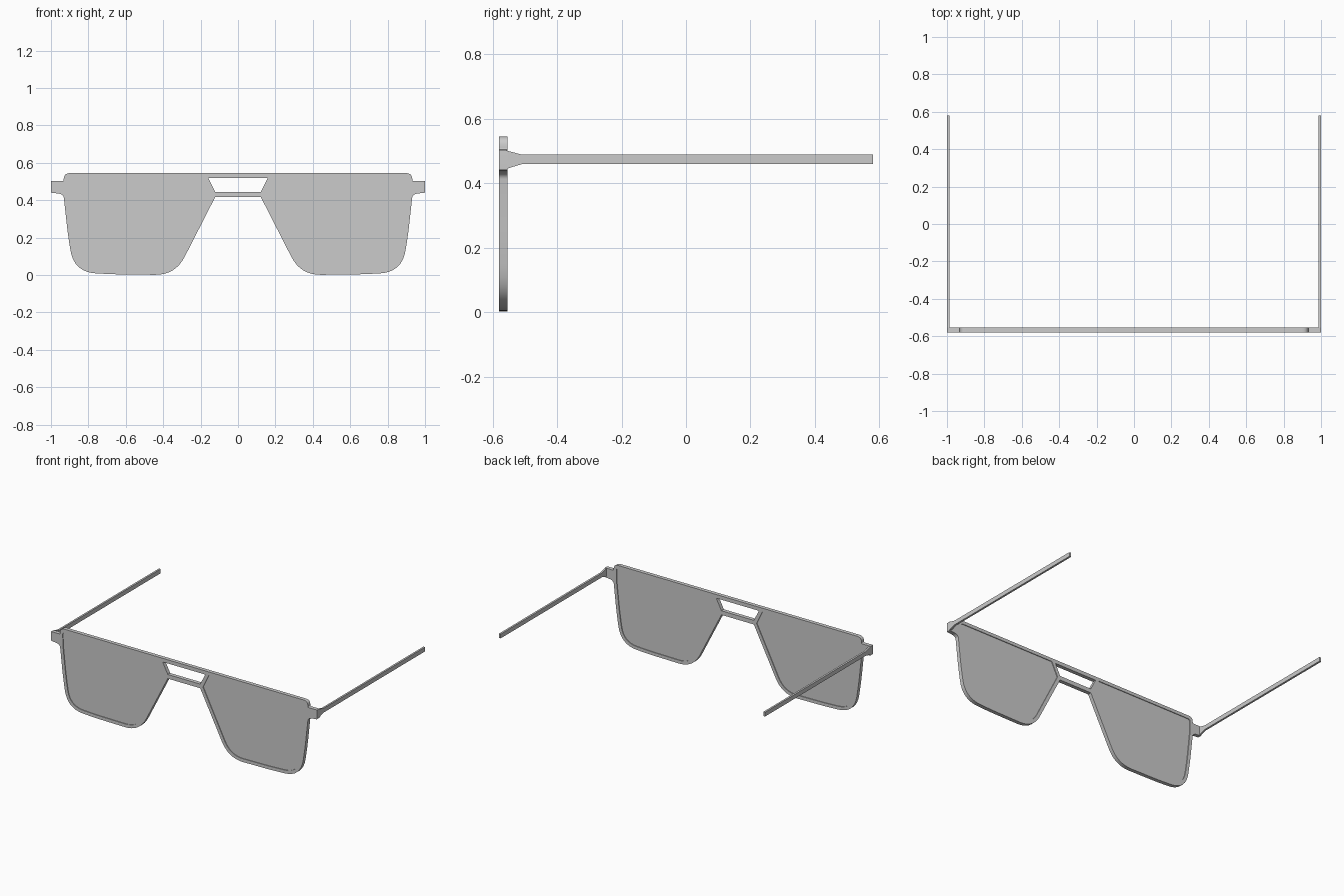
import bpy, bmesh
from mathutils import Vector, Matrix

if "Cube" in bpy.data.objects:
    bpy.data.objects.remove(bpy.data.objects["Cube"])

FRONT_Y, BACK_Y = -0.58, -0.554
MID_Y = (FRONT_Y + BACK_Y) / 2


def rounded(corners, steps=8):
    """Polyline from (x, z, cut) corners; cut > 0 rounds the corner."""
    out = []
    n = len(corners)
    for i, (x, z, cut) in enumerate(corners):
        p = Vector((x, z))
        if cut == 0:
            out.append(p)
            continue
        a = p + (Vector(corners[i - 1][:2]) - p).normalized() * cut
        b = p + (Vector(corners[(i + 1) % n][:2]) - p).normalized() * cut
        for k in range(steps + 1):
            t = k / steps
            out.append(a * (1 - t) ** 2 + p * 2 * t * (1 - t) + b * t * t)
    return out


def inset(pts, d):
    """Move every edge of a closed outline inwards by d."""
    n = len(pts)
    area = sum(pts[i - 1].x * pts[i].y - pts[i].x * pts[i - 1].y for i in range(n))
    s = 1 if area > 0 else -1
    out = []
    for i, p in enumerate(pts):
        e1 = (p - pts[i - 1]).normalized()
        e2 = (pts[(i + 1) % n] - p).normalized()
        n1, n2 = Vector((-e1.y, e1.x)) * s, Vector((-e2.y, e2.x)) * s
        out.append(p + (n1 + n2) * (d / (1 + n1.dot(n2))))
    return out


def mirror(pts):
    return [Vector((-p.x, p.y)) for p in reversed(pts)]


def plate(name, loops, thickness, matrix):
    """Flat plate with holes, extruded from closed outlines."""
    cu = bpy.data.curves.new(name, 'CURVE')
    cu.dimensions, cu.fill_mode, cu.extrude = '2D', 'BOTH', thickness / 2
    for pts in loops:
        sp = cu.splines.new('POLY')
        sp.points.add(len(pts) - 1)
        for q, p in zip(sp.points, pts):
            q.co = (p[0], p[1], 0, 1)
        sp.use_cyclic_u = True
    tmp = bpy.data.objects.new(name + "_outline", cu)
    bpy.context.collection.objects.link(tmp)
    dg = bpy.context.evaluated_depsgraph_get()
    me = bpy.data.meshes.new_from_object(tmp.evaluated_get(dg))
    bpy.data.objects.remove(tmp)
    bm = bmesh.new()
    bm.from_mesh(me)
    bmesh.ops.remove_doubles(bm, verts=bm.verts, dist=1e-5)
    bm.transform(matrix)
    bmesh.ops.recalc_face_normals(bm, faces=bm.faces)
    bm.to_mesh(me)
    bm.free()
    ob = bpy.data.objects.new(name, me)
    bpy.context.collection.objects.link(ob)
    bpy.ops.object.select_all(action='DESELECT')
    ob.select_set(True)
    bpy.context.view_layer.objects.active = ob
    bpy.ops.object.shade_smooth_by_angle(angle=0.5)
    return ob


upright = Matrix.Translation((0, MID_Y, 0)) @ Matrix.Rotation(1.5707963, 4, 'X')

# lower outline of one eye, shared by frame and lens
lower = [(0.91, 0.22, 0.07), (0.877, 0.015, 0.12), (0.66, 0.004, 0.05),
         (0.335, 0.0, 0.11)]

# rim outline of one eye and the opening inside it
eye = rounded([(0.935, 0.545, 0.045), (0.932, 0.43, 0)] + lower
              + [(0.118, 0.43, 0), (0.173, 0.545, 0)])
opening = inset(eye, 0.022)

# front frame with end pieces, bridge gap and two lens openings
half = rounded([(0, 0.545, 0), (0.932, 0.545, 0.034), (0.932, 0.503, 0.006),
                (1.0, 0.503, 0.004), (1.0, 0.44, 0.004), (0.95, 0.435, 0.01),
                (0.932, 0.422, 0.01)] + lower + [(0.122, 0.417, 0), (0, 0.417, 0)])
half = half[1:-1]
gap = [Vector(p) for p in ((-0.16, 0.52), (0.16, 0.52), (0.122, 0.445), (-0.122, 0.445))]
plate("front_frame", [half + mirror(half), gap, opening, mirror(opening)],
      BACK_Y - FRONT_Y, upright)

# lenses seated just below the rim faces
lens = inset(eye, 0.021)
plate("lens_right", [lens], 0.016, upright)
plate("lens_left", [mirror(lens)], 0.016, upright)

# temple arms, flared where they meet the end pieces
arm = [(BACK_Y - 0.004, 0.501), (BACK_Y, 0.5), (-0.508, 0.488), (0.58, 0.488),
       (0.58, 0.459), (-0.508, 0.459), (BACK_Y, 0.445), (BACK_Y - 0.004, 0.444)]
side = Matrix(((0, 0, 1, 0), (1, 0, 0, 0), (0, 1, 0, 0), (0, 0, 0, 1)))
for name, s in (("temple_right", 1), ("temple_left", -1)):
    plate(name, [arm], 0.013, Matrix.Translation((s * 0.9935, 0, 0)) @ side)
